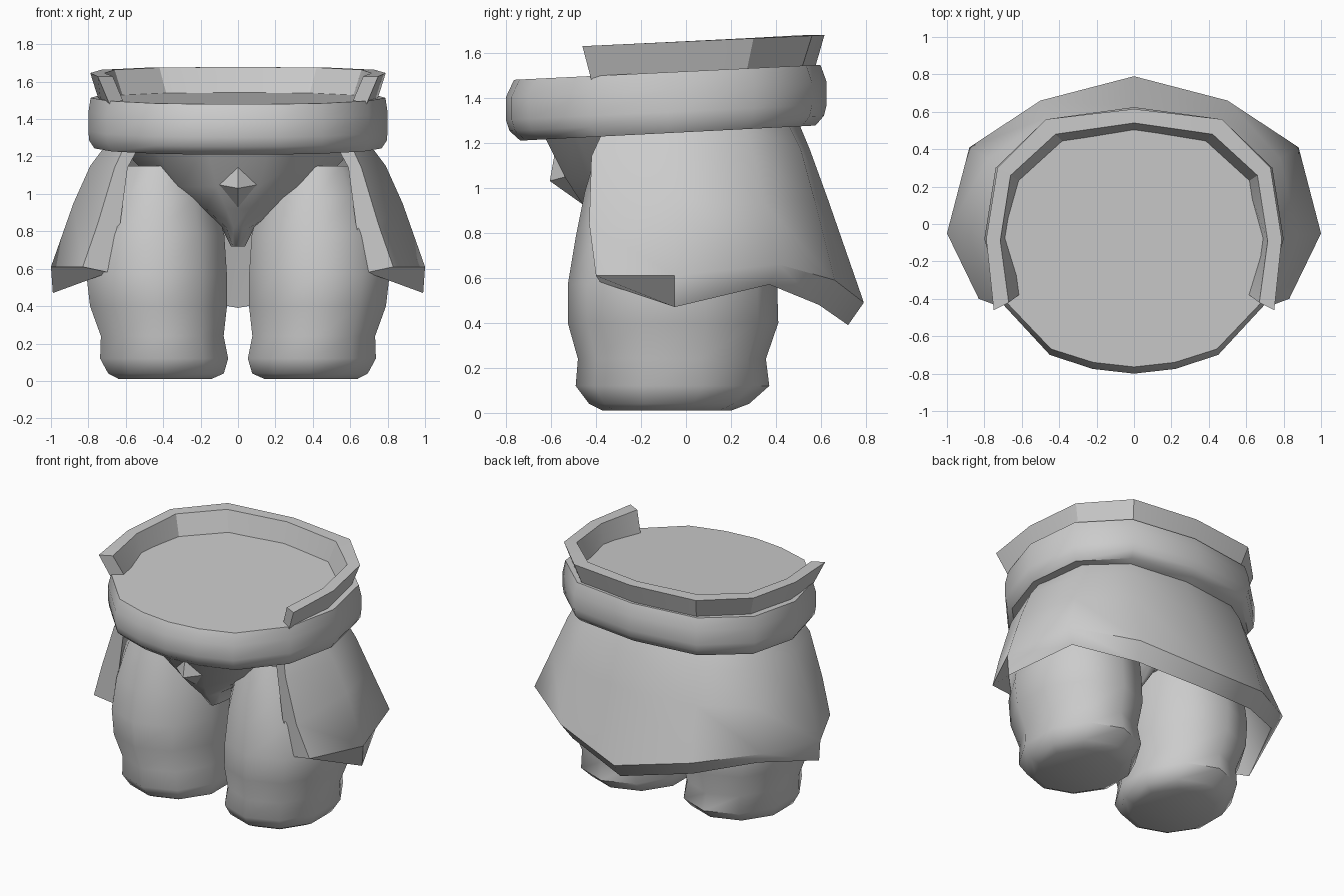
import bpy, bmesh, math

cube = bpy.data.objects.get("Cube")
if cube:
    bpy.data.objects.remove(cube)

grey = bpy.data.materials.new("plain grey")
grey.use_nodes = True
grey.diffuse_color = (0.6, 0.6, 0.6, 1)
grey.node_tree.nodes["Principled BSDF"].inputs["Base Color"].default_value = (0.6, 0.6, 0.6, 1)


def finish(bm, name, angle=40):
    bmesh.ops.recalc_face_normals(bm, faces=bm.faces)
    mesh = bpy.data.meshes.new(name)
    bm.to_mesh(mesh)
    bm.free()
    mesh.materials.append(grey)
    ob = bpy.data.objects.new(name, mesh)
    bpy.context.collection.objects.link(ob)
    bpy.ops.object.select_all(action='DESELECT')
    ob.select_set(True)
    bpy.context.view_layer.objects.active = ob
    if angle:
        bpy.ops.object.shade_smooth_by_angle(angle=math.radians(angle))
    return ob


def loft(name, rings, angle=40, closed=False):
    """Skin rings of points; cap both ends, or join last ring to the first."""
    bm = bmesh.new()
    rows = [[bm.verts.new(p) for p in r] for r in rings]
    n = len(rows[0])
    pairs = list(zip(rows, rows[1:]))
    for a, b in pairs:
        for i in range(n):
            j = (i + 1) % n
            bm.faces.new((a[i], a[j], b[j], b[i]))
    bm.faces.new(rows[0])
    bm.faces.new(rows[-1])
    return finish(bm, name, angle)


def ellipse(cx, y0, y1, rx, z, n=10, phase=0.0):
    cy, ry = (y0 + y1) / 2, (y1 - y0) / 2
    return [(cx + rx * math.cos(phase + math.tau * i / n),
             cy + ry * math.sin(phase + math.tau * i / n), z) for i in range(n)]


def both_sides(half):
    """Sections from the left front round to the back centre, then mirrored."""
    return half + [[(-x, y, z) for x, y, z in s] for s in half[-2::-1]]


# Belt: tilted solid band with a flat top
half = [(0, -.80), (.22, -.775), (.45, -.70), (.70, -.43), (.80, -.08), (.74, .30), (.47, .56), (0, .625)]
outline = half + [(-x, y) for x, y in half[-2:0:-1]]
belt_rows = [(.96, .92, 1.247), (.995, .98, 1.29), (1, 1, 1.34), (1, 1, 1.44), (.985, .955, 1.517)]
loft("belt", [[(x * sx, y * sy, z + .047 * y) for x, y in outline]
              for sx, sy, z in belt_rows], 50)

# Coat tail: open thick shell, each section runs outer top to bottom, then inner
tail = [
    [(.60, -.36, 1.27), (.66, -.42, 1.14), (.75, -.43, .84), (.83, -.40, .61),
     (.69, -.38, .58), (.63, -.41, .84), (.59, -.41, 1.14), (.52, -.34, 1.27)],
    [(.70, -.08, 1.27), (.79, -.07, 1.15), (.88, -.06, .95), (1.0, -.05, .61),
     (.99, -.05, .47), (.80, -.06, .88), (.70, -.07, 1.12), (.60, -.08, 1.27)],
    [(.64, .26, 1.28), (.70, .30, 1.15), (.78, .35, .93), (.88, .41, .66),
     (.82, .37, .57), (.72, .31, .86), (.64, .26, 1.12), (.56, .22, 1.28)],
    [(.41, .45, 1.29), (.44, .51, 1.17), (.47, .57, .95), (.50, .66, .59),
     (.46, .59, .48), (.42, .51, .86), (.38, .43, 1.12), (.35, .38, 1.29)],
    [(0, .50, 1.29), (0, .55, 1.17), (0, .63, .95), (0, .79, .49),
     (0, .72, .39), (0, .56, .86), (0, .47, 1.12), (0, .42, 1.29)],
]
loft("coat_tail", both_sides(tail), 50)

# Coat collar above the belt: flared open band with four-point sections
collar = []
for bx, by, ix, iy, tx, ty, ux, uy in (
        (.67, -.41, .59, -.36, .75, -.46, .67, -.42),
        (.73, -.08, .68, -.07, .79, -.08, .715, -.09),
        (.67, .26, .60, .22, .73, .30, .66, .26),
        (.43, .50, .37, .43, .47, .56, .42, .48),
        (0, .56, 0, .49, 0, .615, 0, .54)):
    rim, base = 1.65 + .046 * ty, 1.46 + .046 * ty
    collar.append([(bx, by, base), (tx, ty, rim), (ux, uy, rim), (ix, iy, base)])
loft("coat_collar", both_sides(collar), 30)

# Hips tapering to the crotch
loft("hips", [ellipse(0, y0, y1, rx, z, 12, math.pi / 12) for y0, y1, rx, z in (
    (-.30, .10, .04, .72), (-.38, .22, .09, .82), (-.47, .36, .24, .92),
    (-.55, .44, .44, 1.04), (-.66, .50, .65, 1.25))], 60)

# Legs: stout rounded columns
leg_rows = [(.39, .26, -.37, .20, .01), (.385, .325, -.43, .28, .04), (.395, .36, -.49, .37, .12),
            (.405, .345, -.48, .355, .24), (.425, .385, -.525, .41, .40),
            (.435, .395, -.525, .405, .57), (.43, .375, -.49, .38, .78),
            (.42, .31, -.45, .34, .98), (.41, .24, -.40, .30, 1.15)]
for side, name in ((1, "left_leg"), (-1, "right_leg")):
    loft(name, [ellipse(side * cx, y0, y1, rx, z, 10, math.pi / 2)
                for cx, rx, y0, y1, z in leg_rows], 50)

# Diamond stud on the front of the hips
bm = bmesh.new()
tip = bm.verts.new((0, -.605, 1.03))
back = bm.verts.new((0, -.44, 1.08))
rim = [bm.verts.new(p) for p in ((.11, -.53, 1.05), (0, -.58, 1.17), (-.11, -.53, 1.05), (0, -.45, .92))]
for i in range(4):
    bm.faces.new((rim[i], rim[(i + 1) % 4], tip))
    bm.faces.new((rim[(i + 1) % 4], rim[i], back))
finish(bm, "front_stud", 0)
